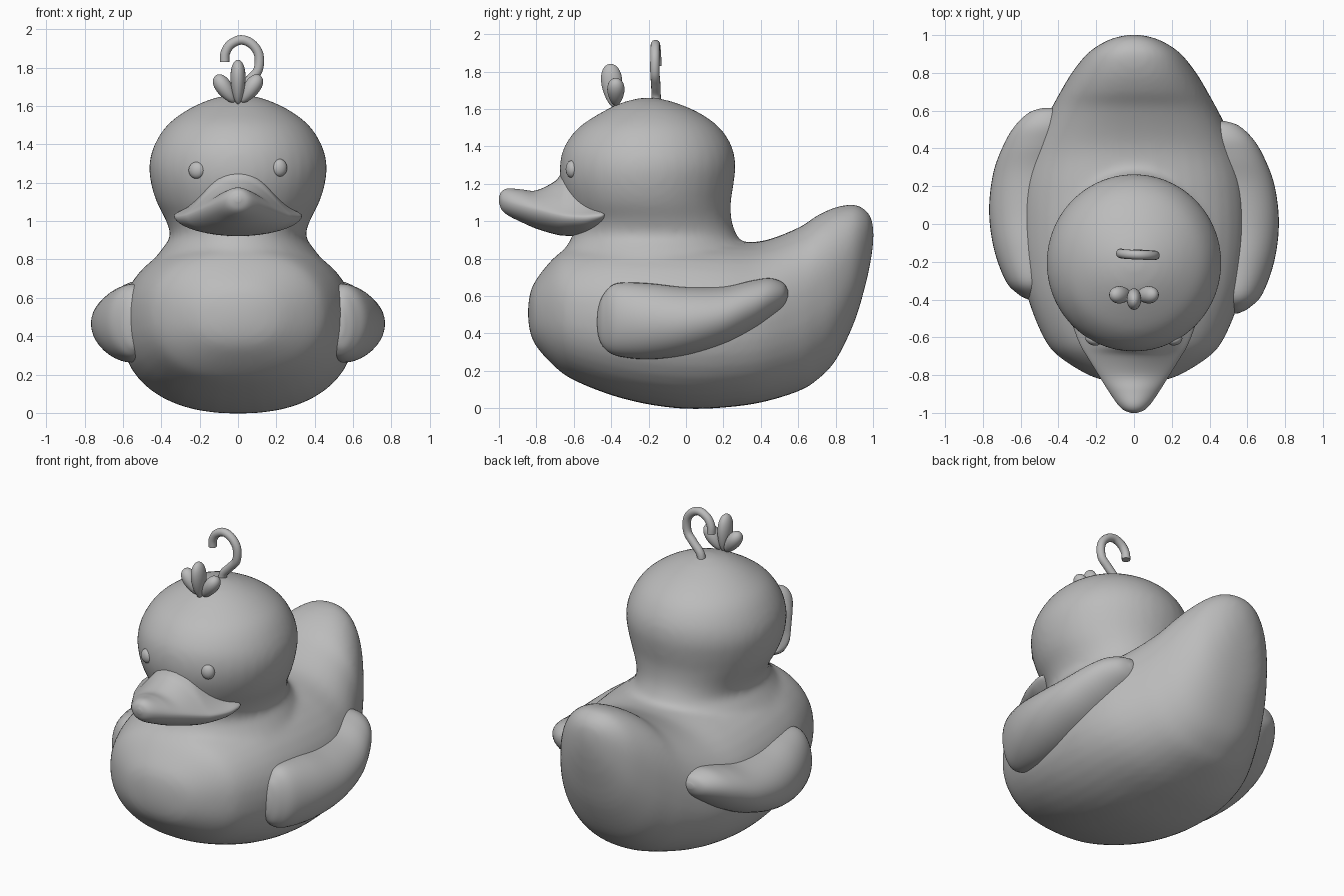
import bpy, bmesh, math
from mathutils import Vector

if "Cube" in bpy.data.objects:
    bpy.data.objects.remove(bpy.data.objects["Cube"])

grey = bpy.data.materials.new("plain grey")
grey.use_nodes = True
grey.diffuse_color = (0.5, 0.5, 0.5, 1)
grey.node_tree.nodes["Principled BSDF"].inputs["Base Color"].default_value = grey.diffuse_color


def finish(name, bm):
    """Turn a bmesh into a smooth shaded object."""
    bmesh.ops.recalc_face_normals(bm, faces=bm.faces)
    mesh = bpy.data.meshes.new(name)
    bm.to_mesh(mesh)
    bm.free()
    mesh.materials.append(grey)
    mesh.shade_smooth()
    obj = bpy.data.objects.new(name, mesh)
    bpy.context.collection.objects.link(obj)
    return obj


def spline(rows, steps=6):
    """Resample rows of numbers with a smooth curve through them."""
    out = []
    for i in range(len(rows) - 1):
        a, b, c, d = (rows[min(max(i + k, 0), len(rows) - 1)] for k in (-1, 0, 1, 2))
        for s in range(steps):
            t = s / steps
            out.append([q + t / 2 * (r - p + t * (2 * p - 5 * q + 4 * r - s2
                        + t * (3 * (q - r) + s2 - p)))
                        for p, q, r, s2 in zip(a, b, c, d)])
    return out + [list(rows[-1])]


def loft(bm, rows, section, sides=40):
    """Skin closed sections, one per resampled row, and cap the ends."""
    rings = [[bm.verts.new(section(row, 2 * math.pi * k / sides)) for k in range(sides)]
             for row in spline(rows)]
    for a, b in zip(rings, rings[1:]):
        for k in range(sides):
            n = (k + 1) % sides
            bm.faces.new((a[k], a[n], b[n], b[k]))
    bm.faces.new(rings[0])
    bm.faces.new(rings[-1])


def full(v, power=0.88):
    """Fatten a sine or cosine so that an oval becomes slightly boxy."""
    return math.copysign(abs(v) ** power, v)


def upright_oval(row, t):
    y, w, low, high = row
    return (w * full(math.cos(t)), y, (low + high) / 2 + (high - low) / 2 * full(math.sin(t)))


def flat_oval(row, t):
    z, w, front, back = row
    return (w * math.cos(t), (front + back) / 2 + (back - front) / 2 * math.sin(t), z)


# Body with raised tail: y, half width, bottom, top
body_rows = [
    (-.845, .03, .49, .53), (-.835, .12, .41, .61), (-.8, .24, .33, .69), (-.7, .40, .22, .81),
    (-.6, .48, .15, .865), (-.4, .56, .07, .905), (-.2, .60, .02, .915), (0, .612, -.003, .91),
    (.2, .60, .003, .895), (.4, .545, .03, .893), (.6, .445, .09, .965), (.7, .39, .15, 1.03),
    (.8, .33, .255, 1.075), (.9, .25, .46, 1.09), (.96, .165, .66, 1.06), (.99, .09, .80, 1.02),
    (1.003, .02, .9, .96)]

# Neck and head: z, half width, front, back
head_rows = [
    (.6, .45, -.66, .28), (.78, .44, -.69, .32), (.85, .40, -.65, .32), (.92, .355, -.61, .275),
    (1, .375, -.60, .245), (1.1, .425, -.64, .24), (1.2, .455, -.67, .255), (1.3, .463, -.675, .265),
    (1.4, .435, -.65, .245), (1.5, .37, -.575, .18), (1.58, .265, -.455, .07),
    (1.635, .145, -.34, -.06), (1.66, .04, -.24, -.16)]

bm = bmesh.new()
loft(bm, body_rows, upright_oval)
loft(bm, head_rows, flat_oval)
body = finish("body_and_head", bm)
remesh = body.modifiers.new("blend", 'REMESH')
remesh.mode = 'VOXEL'
remesh.voxel_size = 0.018
remesh.use_smooth_shade = True
soften = body.modifiers.new("soften", 'SMOOTH')
soften.factor = 0.5
soften.iterations = 14


# Wings: y, bottom, top, centre x, outer x
wing_rows = [
    (-.475, .44, .48, .53, .54), (-.468, .385, .54, .53, .565), (-.44, .325, .61, .54, .615),
    (-.37, .28, .668, .545, .68), (-.2, .262, .668, .55, .742), (0, .283, .648, .55, .767),
    (.2, .34, .65, .53, .745), (.35, .415, .682, .50, .69), (.45, .485, .695, .475, .63),
    (.52, .545, .67, .46, .555), (.545, .595, .63, .45, .48)]


def add_wing(name, side, shift):
    def section(row, t):
        y, low, high, cx, outer = row
        return (side * (cx + (outer - cx) * math.cos(t)), y + shift,
                (low + high) / 2 + (high - low) / 2 * math.sin(t))
    bm = bmesh.new()
    loft(bm, wing_rows, section)
    finish(name, bm)


add_wing("left_wing", 1, 0)
add_wing("right_wing", -1, .07)

# Beak: y, half width, bottom, middle, lip height, ridge height, sharpness of the ridge
beak_rows = [
    (-1, .015, 1.1, 1.115, .01, .005, 2), (-.985, .055, 1.06, 1.11, .04, .01, 2),
    (-.95, .09, 1.03, 1.1, .055, .02, 2), (-.88, .138, .995, 1.08, .06, .03, 2),
    (-.8, .188, .96, 1.06, .06, .045, 2.5), (-.7, .25, .93, 1.035, .06, .12, 3.2),
    (-.64, .285, .922, 1.025, .055, .2, 3.8), (-.55, .32, .925, 1.02, .055, .18, 4),
    (-.49, .333, .945, 1.025, .055, .1, 4), (-.45, .332, .975, 1.03, .045, .03, 3),
    (-.435, .315, 1, 1.035, .025, 0, 2), (-.43, .29, 1.02, 1.04, .01, 0, 2)]


def beak_section(row, t):
    y, w, low, mid, lip, ridge, sharp = row
    s = math.sin(t)
    z = mid + lip * s + ridge * s ** sharp if s > 0 else mid + (mid - low) * s
    return (w * math.cos(t), y, z)


bm = bmesh.new()
loft(bm, beak_rows, beak_section, 48)
finish("beak", bm)


def egg(name, centre, radii, tilt=(0, 0, 0), swell=0):
    """An ellipsoid, made wider at its top by swell."""
    bm = bmesh.new()
    bmesh.ops.create_uvsphere(bm, u_segments=24, v_segments=14, radius=1)
    for v in bm.verts:
        grow = 1 + swell * v.co.z
        v.co = Vector((v.co.x * radii[0] * grow, v.co.y * radii[1] * grow, v.co.z * radii[2]))
    obj = finish(name, bm)
    obj.location = centre
    obj.rotation_euler = tilt


# Eyes
egg("left_eye", (.217, -.612, 1.278), (.04, .03, .046), (0, 0, .35))
egg("right_eye", (-.215, -.612, 1.265), (.044, .03, .044), (0, 0, -.35))

# Feather tuft
egg("middle_feather", (0, -.395, 1.725), (.038, .055, .117), (.1, 0, 0), .25)
for name, side in (("left_feather", 1), ("right_feather", -1)):
    egg(name, (side * .068, -.375, 1.69), (.042, .045, .085), (0, side * .6, 0), .25)

# Curled hook on top of the head
curve = bpy.data.curves.new("hook", 'CURVE')
curve.dimensions = '3D'
curve.bevel_depth = 0.025
curve.bevel_resolution = 5
curve.use_fill_caps = True
path = [(0, -.16, 1.62), (.01, -.16, 1.68), (.06, -.162, 1.735), (.105, -.166, 1.79), (.108, -.166, 1.87),
        (.07, -.165, 1.925), (.015, -.163, 1.945), (-.04, -.16, 1.92), (-.067, -.157, 1.875),
        (-.07, -.155, 1.83)]
line = curve.splines.new('POLY')
points = spline(path, 5)
line.points.add(len(points) - 1)
for p, co in zip(line.points, points):
    p.co = (*co, 1)
line.use_smooth = True
curve.materials.append(grey)
bpy.context.collection.objects.link(bpy.data.objects.new("hook", curve))
